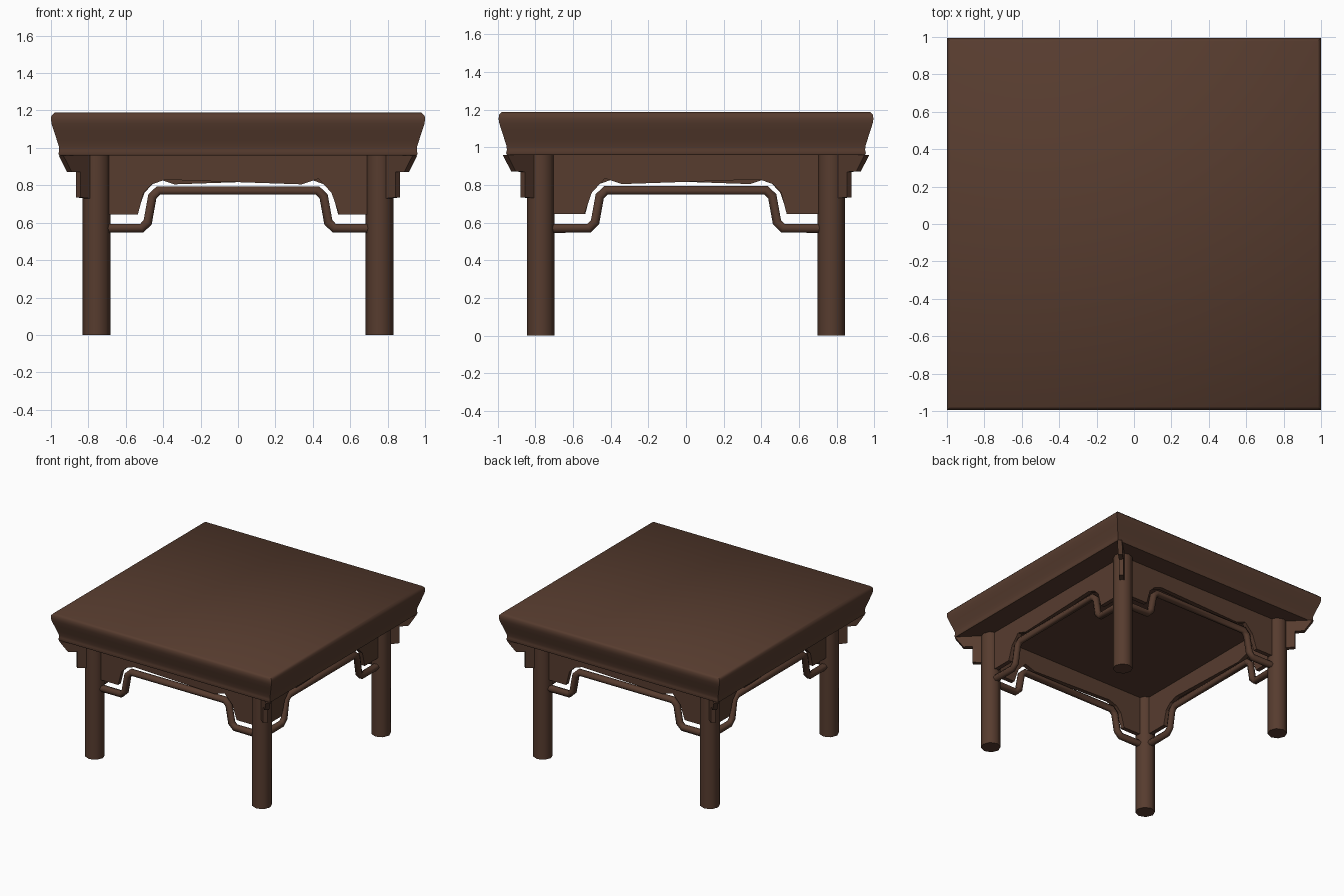
import bpy
import bmesh
import math
from mathutils import Matrix, Vector

cube = bpy.data.objects.get("Cube")
if cube:
    bpy.data.objects.remove(cube, do_unlink=True)

LEG_X, LEG_Y, LEG_R = 0.757, 0.771, 0.074
UNDERSIDE = 0.96

wood = bpy.data.materials.new("dark walnut")
wood.use_nodes = True
colour = (0.095, 0.045, 0.028, 1)
wood.diffuse_color = colour
wood.node_tree.nodes["Principled BSDF"].inputs["Base Color"].default_value = colour


def finish(obj, smooth=True):
    obj.data.materials.append(wood)
    if smooth:
        bpy.ops.object.select_all(action="DESELECT")
        obj.select_set(True)
        bpy.context.view_layer.objects.active = obj
        bpy.ops.object.shade_smooth_by_angle(angle=math.radians(50))
    return obj


def mesh_object(name, bm, smooth=True):
    bmesh.ops.recalc_face_normals(bm, faces=bm.faces)
    mesh = bpy.data.meshes.new(name)
    bm.to_mesh(mesh)
    bm.free()
    obj = bpy.data.objects.new(name, mesh)
    bpy.context.collection.objects.link(obj)
    return finish(obj, smooth)


def plate(name, outline, thickness, matrix):
    """Upright board: (distance, height) outline, thickened about its plane."""
    bm = bmesh.new()
    face = bm.faces.new([bm.verts.new((d, -thickness / 2, z)) for d, z in outline])
    grown = bmesh.ops.extrude_face_region(bm, geom=[face])["geom"]
    moved = [v for v in grown if isinstance(v, bmesh.types.BMVert)]
    bmesh.ops.translate(bm, verts=moved, vec=(0, thickness, 0))
    bm.transform(matrix)
    return mesh_object(name, bm, smooth=False)


# Table top: square rings stacked along a moulded edge profile
profile = [(0.955, UNDERSIDE), (0.96, 0.968), (0.956, 0.985), (0.957, 1.005),
           (0.968, 1.04), (0.984, 1.09), (0.997, 1.13), (1.0, 1.15),
           (0.998, 1.172), (0.982, 1.188)]
bm = bmesh.new()
rings = [[bm.verts.new((sx * r, sy * r * 0.995, z))
          for sx, sy in ((-1, -1), (1, -1), (1, 1), (-1, 1))] for r, z in profile]
for low, high in zip(rings, rings[1:]):
    for i in range(4):
        j = (i + 1) % 4
        bm.faces.new((low[i], low[j], high[j], high[i]))
bm.faces.new(rings[0])
bm.faces.new(rings[-1])
mesh_object("table_top", bm)

# Octagonal legs, each with a bracket pointing at its table corner
bracket = [(0, UNDERSIDE), (0.268, UNDERSIDE), (0.205, 0.872), (0.136, 0.87),
           (0.136, 0.735), (0, 0.725)]
for sy, end in ((-1, "front"), (1, "back")):
    for sx, side in ((-1, "right"), (1, "left")):
        bm = bmesh.new()
        bmesh.ops.create_cone(
            bm, cap_ends=True, segments=8, radius1=LEG_R, radius2=LEG_R,
            depth=UNDERSIDE,
            matrix=Matrix.Translation((sx * LEG_X, sy * LEG_Y, UNDERSIDE / 2)))
        mesh_object(f"{end}_{side}_leg", bm)
        turn = Matrix.Rotation(math.atan2(sy, sx), 4, "Z")
        plate(f"{end}_{side}_corner_bracket", bracket, 0.035,
              Matrix.Translation((sx * LEG_X, sy * LEG_Y, 0)) @ turn)

# Shaped aprons and humped stretchers between the legs
apron = [(-0.75, UNDERSIDE), (-0.75, 0.645), (-0.535, 0.645), (-0.505, 0.76),
         (-0.46, 0.805), (-0.39, 0.83), (0.34, 0.805), (0.43, 0.835),
         (0.5, 0.76), (0.54, 0.645), (0.75, 0.645), (0.75, UNDERSIDE)]
hump = [(-0.74, 0.57), (-0.515, 0.57), (-0.483, 0.602), (-0.458, 0.74),
        (-0.425, 0.772)]
hump += [(-d, z) for d, z in reversed(hump)]
sides = {
    "front": (Vector((1, 0, 0)), Vector((0, -LEG_Y, 0))),
    "back": (Vector((-1, 0, 0)), Vector((0, LEG_Y, 0))),
    "left": (Vector((0, -1, 0)), Vector((LEG_X, 0, 0))),
    "right": (Vector((0, 1, 0)), Vector((-LEG_X, 0, 0))),
}
for side, (along, centre) in sides.items():
    across = Vector((0, 0, 1)).cross(along)
    frame = Matrix((along, across, (0, 0, 1))).transposed().to_4x4()
    frame.translation = centre
    plate(f"{side}_apron", apron, 0.035, frame)

    curve = bpy.data.curves.new(f"{side}_stretcher", "CURVE")
    curve.dimensions = "3D"
    curve.bevel_depth = 0.028
    curve.bevel_resolution = 1
    spline = curve.splines.new("POLY")
    spline.points.add(len(hump) - 1)
    for point, (d, z) in zip(spline.points, hump):
        point.co = (*(frame @ Vector((d, 0, z))), 1)
    spline.use_smooth = True
    rail = bpy.data.objects.new(f"{side}_stretcher", curve)
    bpy.context.collection.objects.link(rail)
    finish(rail, smooth=False)
